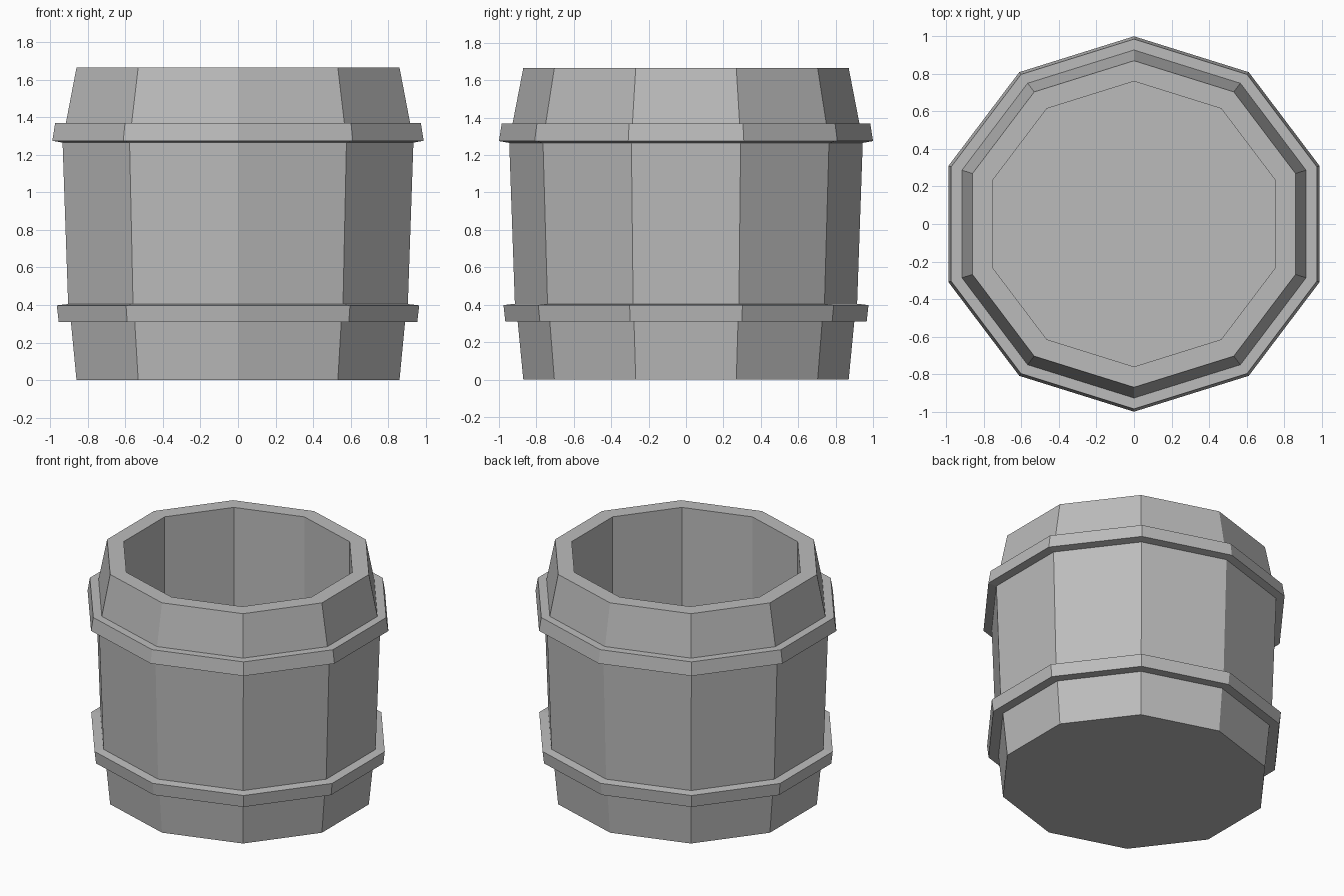
import bpy
import bmesh
import math

if "Cube" in bpy.data.objects:
    bpy.data.objects.remove(bpy.data.objects["Cube"])

SIDES = 10
STRETCH = 1.04   # barrel is slightly wider in x than in y

grey = bpy.data.materials.new("plain grey")
grey.diffuse_color = (0.5, 0.5, 0.5, 1.0)
grey.use_nodes = True
grey.node_tree.nodes["Principled BSDF"].inputs["Base Color"].default_value = grey.diffuse_color


def lathe(name, profile, cap_start=False, cap_end=False):
    """Turn a (radius, height) profile into a flat-faced ten-sided part."""
    bm = bmesh.new()
    rings = []
    for r, z in profile:
        ring = []
        for i in range(SIDES):
            a = math.pi / 2 + 2 * math.pi * i / SIDES
            ring.append(bm.verts.new((r * STRETCH * math.cos(a), r * math.sin(a), z)))
        rings.append(ring)
    for low, high in zip(rings, rings[1:]):
        for i in range(SIDES):
            j = (i + 1) % SIDES
            bm.faces.new((low[i], low[j], high[j], high[i]))
    if cap_start:
        bm.faces.new(rings[0][::-1])
    if cap_end:
        bm.faces.new(rings[-1])
    mesh = bpy.data.meshes.new(name)
    bm.to_mesh(mesh)
    bm.free()
    mesh.materials.append(grey)
    obj = bpy.data.objects.new(name, mesh)
    bpy.context.collection.objects.link(obj)
    return obj


# Base with closed underside
lathe("barrel_base", [(0.87, 0.0), (0.90, 0.31)], cap_start=True)

# Lower hoop
lathe("lower_hoop", [(0.90, 0.31), (0.966, 0.31), (0.976, 0.398), (0.915, 0.405)])

# Tall middle wall
lathe("barrel_wall", [(0.915, 0.405), (0.945, 1.265)])

# Upper hoop
lathe("upper_hoop", [(0.945, 1.265), (1.0, 1.275), (0.985, 1.37), (0.927, 1.37)])

# Sloped shoulder, flat rim, straight inner wall and floor
lathe("barrel_rim_and_inside",
      [(0.927, 1.37), (0.87, 1.665), (0.76, 1.665), (0.76, 0.10)], cap_end=True)
